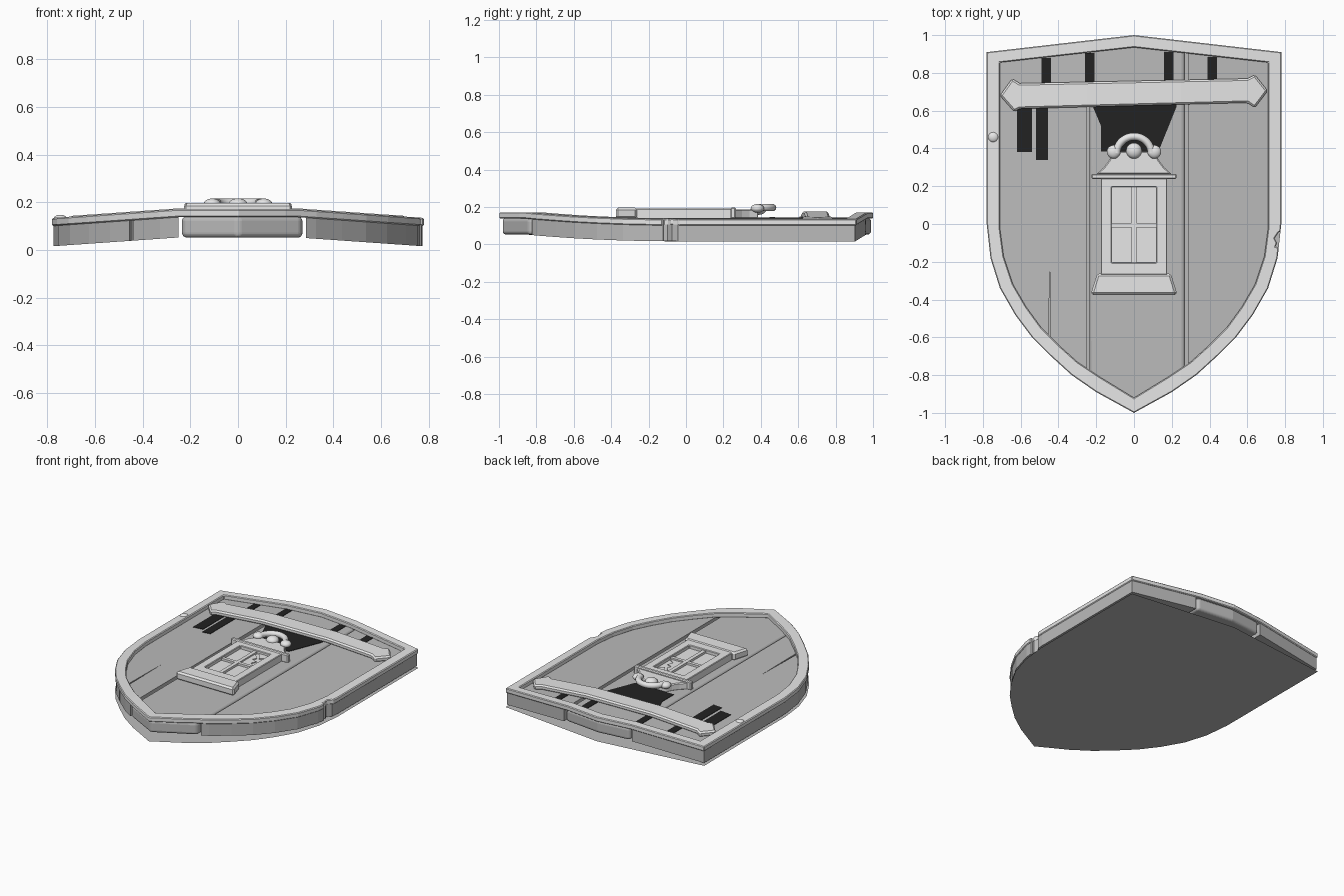
import bpy, bmesh, math
from mathutils import Vector

cube = bpy.data.objects.get("Cube")
if cube:
    bpy.data.objects.remove(cube, do_unlink=True)


def material(name, value):
    m = bpy.data.materials.new(name)
    m.use_nodes = True
    color = (value, value, value, 1)
    m.diffuse_color = color
    m.node_tree.nodes["Principled BSDF"].inputs["Base Color"].default_value = color
    return m


PALE = material("pale grey", 0.8)
GREY = material("plank grey", 0.5)
BLACK = material("black", 0.016)
FLAT = 0.25  # half width of the flat middle


def bend(x):
    """Drop of the shield surface towards its sides."""
    return -0.037 * max(0, abs(x) - FLAT) / (0.78 - FLAT)


def add_object(name, bm, mat, bevel=0, segments=1):
    mesh = bpy.data.meshes.new(name)
    bm.to_mesh(mesh)
    bm.free()
    mesh.materials.append(mat)
    ob = bpy.data.objects.new(name, mesh)
    bpy.context.collection.objects.link(ob)
    if bevel:
        mod = ob.modifiers.new("Bevel", "BEVEL")
        mod.width, mod.segments = bevel, segments
        mod.limit_method, mod.angle_limit = "ANGLE", math.radians(35)
    return ob


def cut(bm, x, **clear):
    geom = bm.verts[:] + bm.edges[:] + bm.faces[:]
    bmesh.ops.bisect_plane(bm, geom=geom, dist=1e-5, plane_co=(x, 0, 0),
                           plane_no=(1, 0, 0), **clear)


def slab(name, outer, low, high, mat, inner=None, left=None, right=None,
         bevel=0, segments=1):
    """Bent solid from an outline, or from a ring between two outlines."""
    bm = bmesh.new()
    a = [bm.verts.new((x, y, 0)) for x, y in outer]
    if inner:
        b = [bm.verts.new((x, y, 0)) for x, y in inner]
        for i in range(len(a)):
            j = (i + 1) % len(a)
            bm.faces.new((a[i], a[j], b[j], b[i]))
    else:
        bm.faces.new(a)
    for x in (-FLAT, FLAT):
        cut(bm, x)
    if left is not None:
        cut(bm, left, clear_inner=True)
    if right is not None:
        cut(bm, right, clear_outer=True)
    ext = bmesh.ops.extrude_face_region(bm, geom=bm.faces[:])["geom"]
    top = {v for v in ext if isinstance(v, bmesh.types.BMVert)}
    for v in bm.verts:
        v.co.z = (high if v in top else low) + bend(v.co.x)
    bmesh.ops.recalc_face_normals(bm, faces=bm.faces[:])
    return add_object(name, bm, mat, bevel, segments)


def box(name, x0, x1, y0, y1, low, high, mat, bevel=0):
    pts = [(x0, y0), (x1, y0), (x1, y1), (x0, y1)]
    return slab(name, pts, low, high, mat, bevel=bevel)


def mirrored(half):
    """Close an outline whose first and last points may lie on x = 0."""
    return half + [(-x, y) for x, y in reversed(half) if x > 0]


def ball(name, loc, radius, flatten=1):
    bm = bmesh.new()
    bmesh.ops.create_uvsphere(bm, u_segments=20, v_segments=12, radius=radius)
    for v in bm.verts:
        v.co.z *= flatten
        v.co += Vector(loc)
    for f in bm.faces:
        f.smooth = True
    return add_object(name, bm, PALE)


# Shield outlines
outer = mirrored([(0, 1), (.78, .91), (.78, 0), (.76, -.18), (.71, -.34),
                  (.63, -.48), (.54, -.6), (.44, -.7), (.33, -.8), (.2, -.89), (0, -1)])
inner = mirrored([(0, .935), (.71, .855), (.71, -.02), (.69, -.17), (.64, -.32),
                  (.57, -.44), (.49, -.55), (.4, -.64), (.3, -.73), (.18, -.81), (0, -.92)])

# Flat back sheet
bm = bmesh.new()
bm.faces.new([bm.verts.new((x, y, 0)) for x, y in outer])
bmesh.ops.recalc_face_normals(bm, faces=bm.faces[:])
if bm.faces[:][0].normal.z > 0:
    bmesh.ops.reverse_faces(bm, faces=bm.faces[:])
add_object("back_sheet", bm, GREY)

# Planks
body = [(x * .993, y * .993) for x, y in outer]
right_plank = slab("right_plank", body, .053, .142, GREY, right=-.25)
left_plank = slab("left_plank", body, .053, .142, GREY, left=.285)
middle = [(-.235, .965), (0, .99), (.27, .96), (.27, -.84), (0, -.985), (-.235, -.86)]
middle_plank = slab("middle_plank", middle, .053, .142, GREY, bevel=.04, segments=5)

# Rim
rim = slab("rim", outer, .138, .172, PALE, inner=inner)


# Chip in the rim and split in a plank
def carve(name, pts, targets):
    cutter = slab(name, pts, -.02, .3, GREY)
    cutter.hide_render = True
    cutter.hide_viewport = True
    cutter.display_type = "WIRE"
    for ob in targets:
        mod = ob.modifiers.new("Carve", "BOOLEAN")
        mod.operation, mod.object, mod.solver = "DIFFERENCE", cutter, "EXACT"


carve("chip_cutter", [(.85, -.01), (.765, -.045), (.745, -.075), (.757, -.1), (.75, -.12),
                      (.85, -.15)], [rim, left_plank])
carve("split_cutter", [(-.445, -.2), (-.44, -.72), (-.455, -.72)], [right_plank])
mod = rim.modifiers.new("Bevel", "BEVEL")
mod.width, mod.segments, mod.limit_method = .005, 1, "ANGLE"

# Black painted straps and patch
for i, (x0, x1, y0, y1) in enumerate([
        (-.49, -.44, .7, .88), (-.26, -.21, .7, .905), (.16, .21, .7, .91),
        (.39, .44, .7, .885), (-.62, -.54, .38, .65), (-.52, -.455, .34, .65)]):
    box(f"black_strap_{i + 1}", x0, x1, y0, y1, .14, .145, BLACK)
slab("black_patch", [(-.23, .65), (-.175, .52), (-.175, .385), (.13, .385), (.225, .62),
                     (.225, .65)], .14, .145, BLACK)

# Cross bar with arrow ends
slab("cross_bar", [(-.71, .68), (-.645, .77), (-.605, .745), (.6, .77), (.64, .79),
                   (.708, .705), (.64, .615), (.6, .642), (-.605, .61), (-.635, .595)],
     .138, .175, PALE, bevel=.01)


# Window
def rect(x, y0, y1):
    return [(-x, y0), (x, y0), (x, y1), (-x, y1)]


slab("window_frame", rect(.175, -.27, .245), .138, .192, PALE,
     inner=rect(.118, -.205, .195), bevel=.004)
box("window_glass", -.13, .13, -.22, .21, .138, .168, PALE)
box("upright_glazing_bar", -.012, .014, -.205, .195, .16, .184, PALE)
box("level_glazing_bar", -.118, .118, -.018, .006, .16, .183, PALE)
slab("window_sill", [(-.23, -.375), (.23, -.375), (.195, -.262), (-.195, -.262)],
     .138, .197, PALE, bevel=.012)
box("window_cornice", -.225, .225, .238, .266, .138, .198, PALE, bevel=.006)

# Broken shards in the upper pane
slab("glass_shard_lower", [(.014, .006), (.118, .012), (.07, .045), (.085, .085), (.045, .1),
                           (.06, .13), (.014, .175)], .165, .174, PALE)
slab("glass_shard_upper", [(.03, .195), (.118, .195), (.118, .165), (.075, .13)],
     .165, .174, PALE)

# Pediment and scroll ornament
slab("pediment", mirrored([(.2, .264), (.16, .3), (.13, .34), (.11, .385)]),
     .138, .188, PALE, bevel=.006)
arch = bpy.data.curves.new("scroll_arch", "CURVE")
arch.dimensions, arch.bevel_depth, arch.bevel_resolution = "3D", .02, 3
spline = arch.splines.new("POLY")
steps = 18
spline.points.add(steps)
for i, p in enumerate(spline.points):
    t = math.pi * i / steps
    p.co = (.092 * math.cos(t), .375 + .088 * math.sin(t), .197, 1)
    p.radius = 1
spline.use_smooth = True
arch.materials.append(PALE)
bpy.context.collection.objects.link(bpy.data.objects.new("scroll_arch", arch))
for side, sx in (("left", 1), ("right", -1)):
    ball(f"{side}_scroll_end", (sx * .108, .382, .193), .036, .65)
ball("ornament_ball", (0, .388, .188), .042, .7)

# Rivet on the rim
ball("rim_rivet", (-.745, .46, .166 + bend(.745)), .028, .6)
